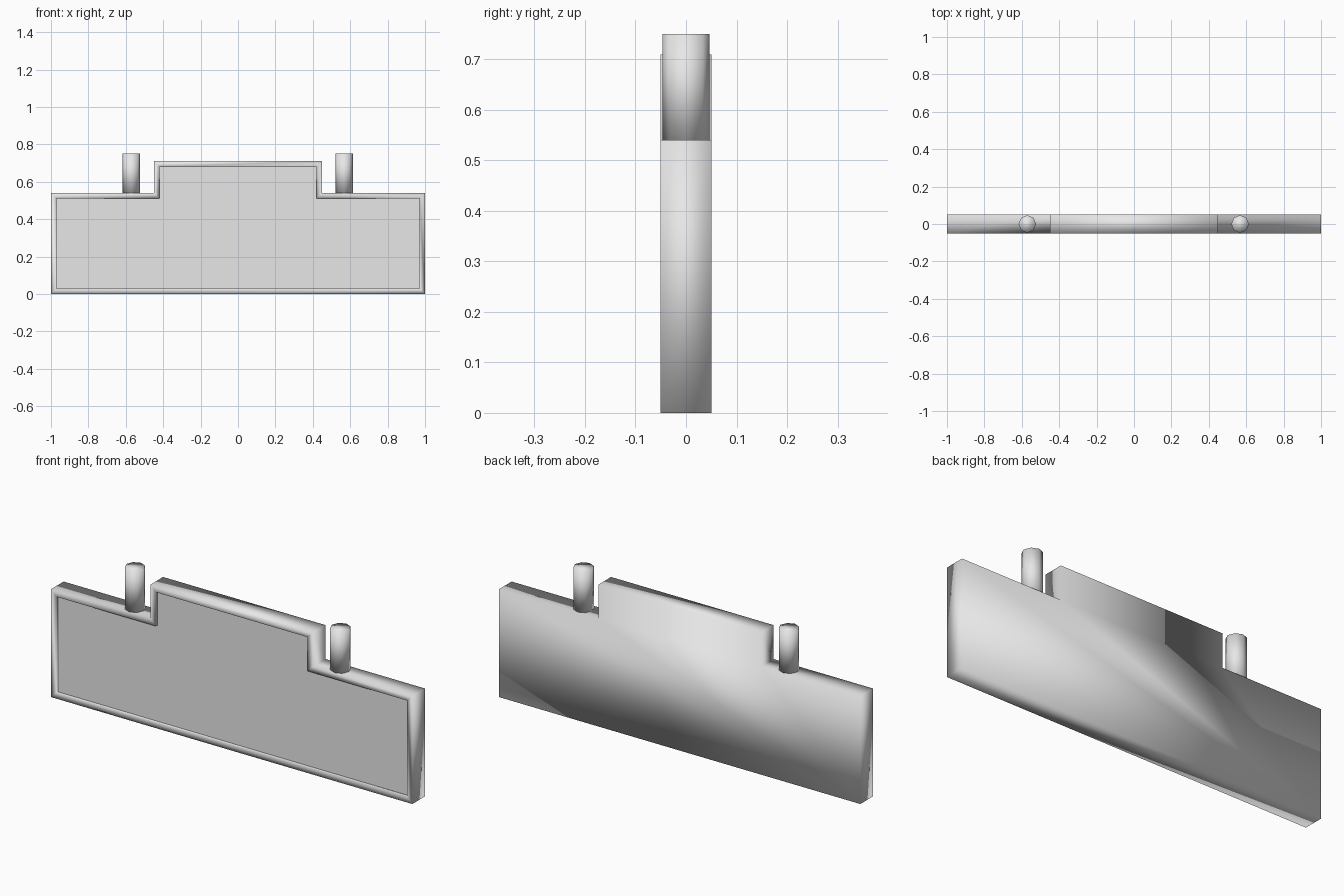
import bpy
import bmesh

cube = bpy.data.objects.get("Cube")
if cube:
    bpy.data.objects.remove(cube, do_unlink=True)

HALF_DEPTH = 0.05
RECESS = 0.012

grey = bpy.data.materials.new("light grey")
grey.use_nodes = True
grey.diffuse_color = (0.8, 0.8, 0.8, 1)
grey.node_tree.nodes["Principled BSDF"].inputs["Base Color"].default_value = (0.8, 0.8, 0.8, 1)


def finish(bm, name, smooth):
    """Turn a bmesh into a named grey object."""
    bmesh.ops.recalc_face_normals(bm, faces=bm.faces)
    mesh = bpy.data.meshes.new(name)
    for f in bm.faces:
        f.smooth = smooth
    bm.to_mesh(mesh)
    bm.free()
    mesh.materials.append(grey)
    obj = bpy.data.objects.new(name, mesh)
    bpy.context.collection.objects.link(obj)
    return obj


def outline(inset):
    """Stepped sign outline, mirrored about x = 0 and shrunk by inset."""
    low, high = 0.54 - inset, 0.71 - inset
    wide, narrow = 1 - inset, 0.45 - inset
    right = [(wide, inset), (wide, low), (narrow, low), (narrow, high)]
    return right + [(-x, z) for x, z in reversed(right)]


def ring(bm, inset, y):
    return [bm.verts.new((x, y, z)) for x, z in outline(inset)]


def bridge(bm, a, b):
    for i in range(len(a)):
        j = (i + 1) % len(a)
        bm.faces.new((a[i], a[j], b[j], b[i]))


# Sign body: back, sides, front rim and the step down to the panel
bm = bmesh.new()
back = ring(bm, 0, HALF_DEPTH)
front = ring(bm, 0, -HALF_DEPTH)
lip = ring(bm, 0.03, -HALF_DEPTH)
step = ring(bm, 0.03, RECESS - HALF_DEPTH)
bm.faces.new(back)
bridge(bm, back, front)
bridge(bm, front, lip)
bridge(bm, lip, step)
finish(bm, "sign_body", True)

# Flat recessed panel, facing the front
bm = bmesh.new()
bm.faces.new(ring(bm, 0.03, RECESS - HALF_DEPTH))
bm.normal_update()
panel = finish(bm, "front_panel", False)
if panel.data.polygons[0].normal.y > 0:
    panel.data.flip_normals()

# Two mounting pegs standing on the shoulders
for side, x in (("left", 0.567), ("right", -0.57)):
    bm = bmesh.new()
    bmesh.ops.create_cone(bm, cap_ends=True, segments=8, radius1=0.047,
                          radius2=0.047, depth=0.21)
    peg = finish(bm, side + "_peg", True)
    peg.location = (x, 0, 0.645)
